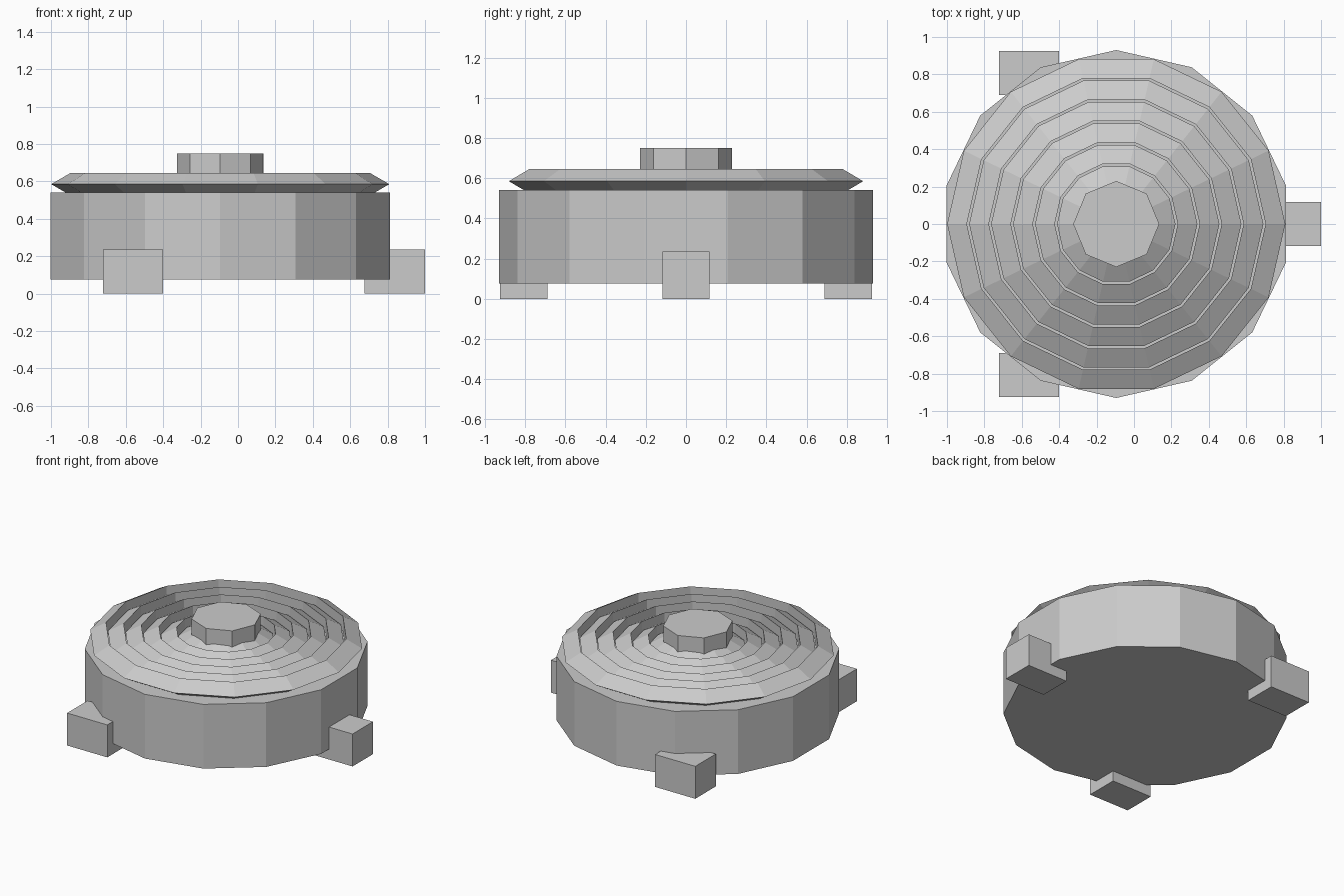
import bpy
from math import pi

if "Cube" in bpy.data.objects:
    bpy.data.objects.remove(bpy.data.objects["Cube"])

CX = -0.095   # axis of the round body


def prism(name, sides, radius, z0, z1, turn=0.0):
    bpy.ops.mesh.primitive_cylinder_add(vertices=sides, radius=radius, depth=z1 - z0,
                                        location=(CX, 0, (z0 + z1) / 2),
                                        rotation=(0, 0, turn))
    bpy.context.object.name = name


def box(name, x0, x1, y0, y1, z0, z1):
    bpy.ops.mesh.primitive_cube_add(
        size=1, location=((x0 + x1) / 2, (y0 + y1) / 2, (z0 + z1) / 2))
    ob = bpy.context.object
    ob.name = name
    ob.scale = (x1 - x0, y1 - y0, z1 - z0)
    bpy.ops.object.transform_apply(location=False, rotation=False, scale=True)


# Drum body: 14 sides with a corner on the y axis
prism("body", 14, 0.93, 0.075, 0.54)

# Concentric rings with a triangular section, corners on the x axis
for i in range(6):
    bpy.ops.mesh.primitive_torus_add(major_segments=14, minor_segments=3,
                                     major_radius=0.834 - 0.1175 * i, minor_radius=0.07,
                                     location=(CX, 0, 0.585))
    bpy.context.object.name = f"top_ring_{i + 1}"

# Octagonal centre button
prism("centre_button", 8, 0.23, 0.53, 0.75)

# Three block feet
box("foot_right", 0.677, 1.0, -0.117, 0.117, 0, 0.235)
box("foot_front", -0.722, -0.4, -0.925, -0.69, 0, 0.235)
box("foot_back", -0.722, -0.4, 0.69, 0.925, 0, 0.235)
